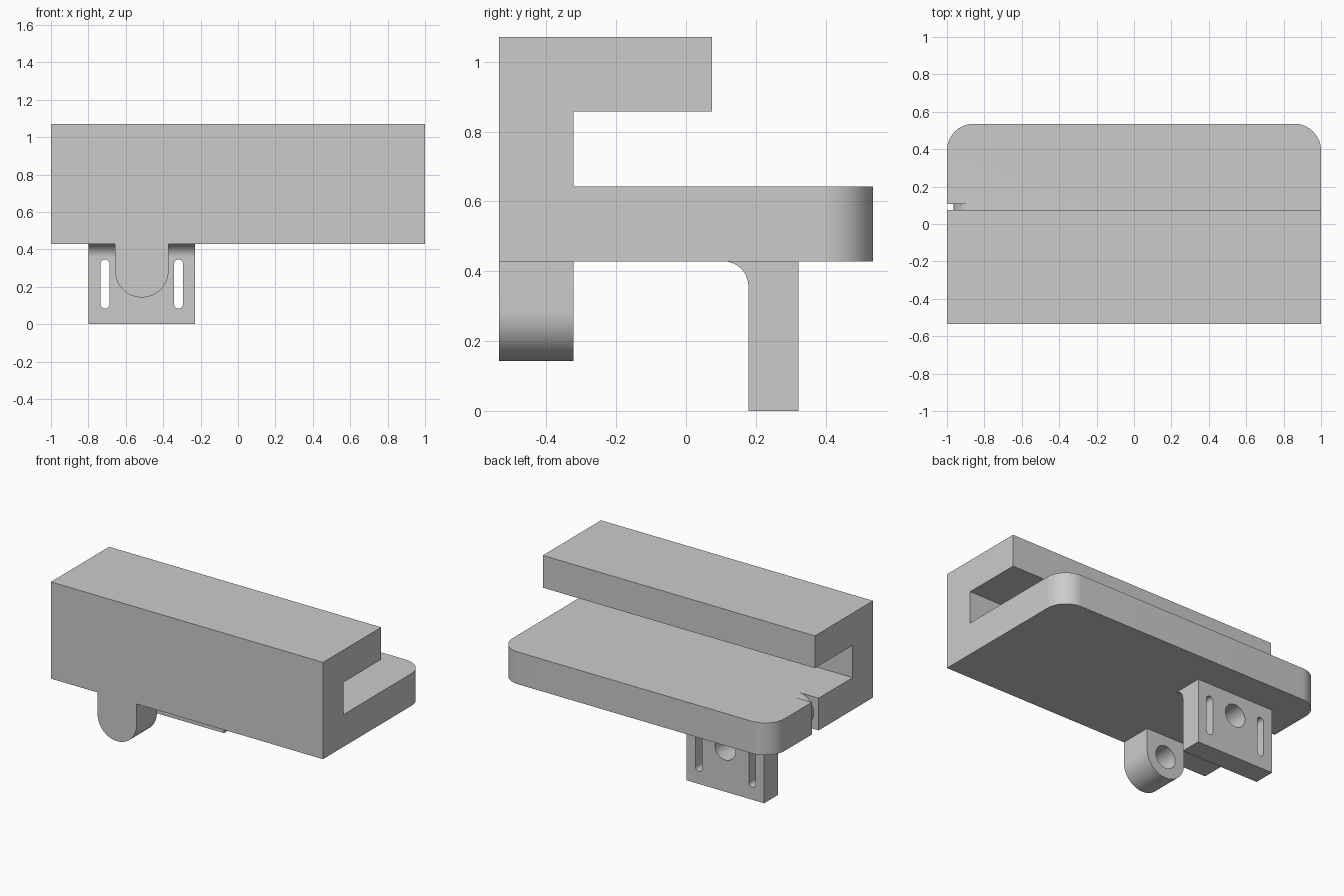
import bpy, bmesh, math
from mathutils import Vector

U = 1 / 14          # one design unit; the model is 28 units long
CX = -7.2           # x of the tab and bracket centre line

cube = bpy.data.objects.get("Cube")
if cube:
    bpy.data.objects.remove(cube, do_unlink=True)

grey = bpy.data.materials.new("plain_grey")
grey.use_nodes = True
grey.diffuse_color = (0.6, 0.6, 0.6, 1)
grey.node_tree.nodes["Principled BSDF"].inputs["Base Color"].default_value = (0.6, 0.6, 0.6, 1)


def arc(cx, cy, r, start, end, steps=24):
    """Points on an arc, angles in degrees."""
    angles = [math.radians(start + (end - start) * i / steps) for i in range(steps + 1)]
    return [(cx + r * math.cos(a), cy + r * math.sin(a)) for a in angles]


def prism(name, profile, axis, low, high):
    """Extrude a 2D profile along x (profile is y, z) or y (profile is x, z)."""
    def place(p, d):
        return Vector((d, *p) if axis == "x" else (p[0], d, p[1])) * U
    bm = bmesh.new()
    face = bm.faces.new([bm.verts.new(place(p, low)) for p in profile])
    new = bmesh.ops.extrude_face_region(bm, geom=[face])["geom"]
    move = place((0, 0), high - low)
    bmesh.ops.translate(bm, vec=move, verts=[v for v in new if isinstance(v, bmesh.types.BMVert)])
    bmesh.ops.recalc_face_normals(bm, faces=bm.faces)
    mesh = bpy.data.meshes.new(name)
    bm.to_mesh(mesh)
    bm.free()
    mesh.materials.append(grey)
    obj = bpy.data.objects.new(name, mesh)
    bpy.context.collection.objects.link(obj)
    return obj


def select(obj):
    bpy.ops.object.select_all(action="DESELECT")
    obj.select_set(True)
    bpy.context.view_layer.objects.active = obj


def cut(obj, cutter):
    """Subtract the cutter, then discard it."""
    cutter.hide_render = True
    mod = obj.modifiers.new("cut", "BOOLEAN")
    mod.operation = "DIFFERENCE"
    mod.solver = "EXACT"
    mod.object = cutter
    select(obj)
    bpy.ops.object.modifier_apply(modifier=mod.name)
    bpy.data.objects.remove(cutter, do_unlink=True)


# C-shaped clamp body with a long lower plate
body = prism("clamp_body", [(-7.5, 6), (7.5, 6), (7.5, 9), (-4.5, 9), (-4.5, 12),
                            (1.05, 12), (1.05, 15), (-7.5, 15)], "x", -14, 14)

# Rounded rear corners of the plate
bm = bmesh.new()
bm.from_mesh(body.data)
corners = [e for e in bm.edges if all(v.co.y > 7.4 * U for v in e.verts)
           and abs(e.verts[0].co.z - e.verts[1].co.z) > U]
bmesh.ops.bevel(bm, geom=corners, offset=2 * U, segments=16, profile=0.5, affect="EDGES")
bm.to_mesh(body.data)
bm.free()

# Narrow groove in the plate end with a half-round floor
groove = [(-15, 5), (-12, 5)] + arc(-12, 7.5, 1.5, 270, 90) + [(-12, 10), (-15, 10)]
cut(body, prism("groove_cutter", groove, "y", 0.5, 1.5))

# Round-ended front tab with a blind hole from behind
tab = prism("front_tab", [(CX - 2, 6)] + arc(CX, 4, 2, 180, 360, 40) + [(CX + 2, 6)], "y", -7.5, -4.5)
cut(tab, prism("tab_hole_cutter", arc(CX, 4, 1.05, 0, 360, 40)[:-1], "y", -6.5, -4))

# Rear bracket with a fillet under the plate
bracket = prism("rear_bracket", [(4.5, 0), (4.5, 6)] + arc(1.5, 5, 1, 90, 0, 16) + [(2.5, 0)],
                "x", CX - 4, CX + 4)
cut(bracket, prism("bracket_hole_cutter", arc(CX, 4, 1.05, 0, 360, 40)[:-1], "y", 1, 6))
for side in (-1, 1):
    x = CX + side * 2.75
    slot = arc(x, 4.5, 0.34, 0, 180, 12) + arc(x, 1.5, 0.34, 180, 360, 12)
    cut(bracket, prism("slot_cutter", slot, "y", 1, 6))

for part in (body, tab, bracket):
    select(part)
    bpy.ops.object.shade_smooth_by_angle(angle=math.radians(30))
